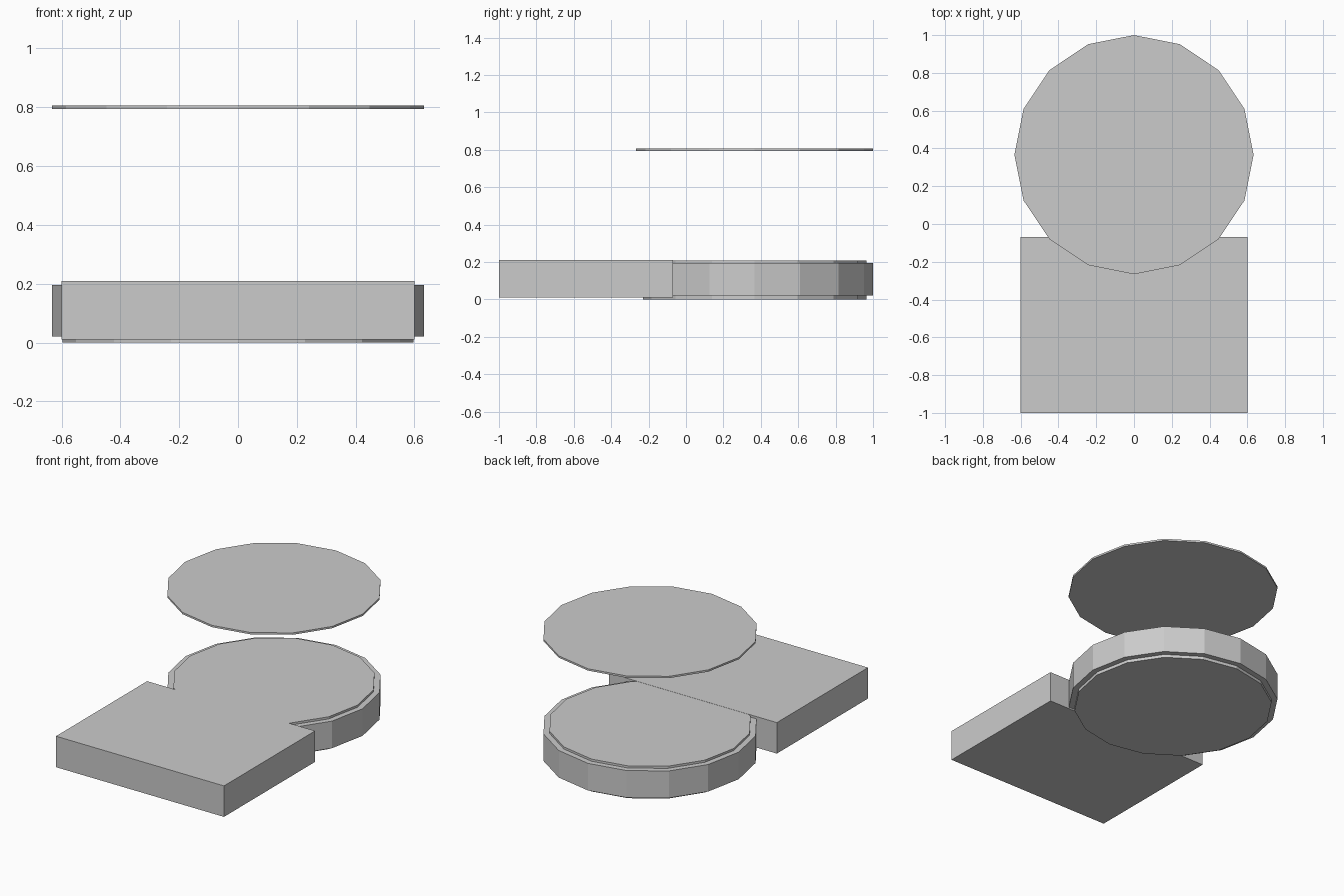
import bpy
from math import pi

if "Cube" in bpy.data.objects:
    bpy.data.objects.remove(bpy.data.objects["Cube"])

CENTRE_Y = 0.367
SIDES = 16


def disc(name, radius, z0, z1):
    # Flat-sided disc with corners on the x and y axes
    bpy.ops.mesh.primitive_cylinder_add(
        vertices=SIDES, radius=radius, depth=z1 - z0,
        location=(0, CENTRE_Y, (z0 + z1) / 2))
    bpy.context.object.name = name


def box(name, x0, x1, y0, y1, z0, z1):
    bpy.ops.mesh.primitive_cube_add(
        size=1, location=((x0 + x1) / 2, (y0 + y1) / 2, (z0 + z1) / 2))
    ob = bpy.context.object
    ob.name = name
    ob.scale = (x1 - x0, y1 - y0, z1 - z0)
    bpy.ops.object.transform_apply(location=False, rotation=False, scale=True)


# Round base: wide rim with a slightly narrower, taller core
disc("base_rim", 0.633, 0.02, 0.195)
disc("base_core", 0.597, 0.0, 0.209)

# Rectangular platform at the front
box("front_platform", -0.6, 0.6, -1.0, -0.07, 0.01, 0.21)

# Thin plate floating above the round base
disc("upper_plate", 0.633, 0.794, 0.806)
